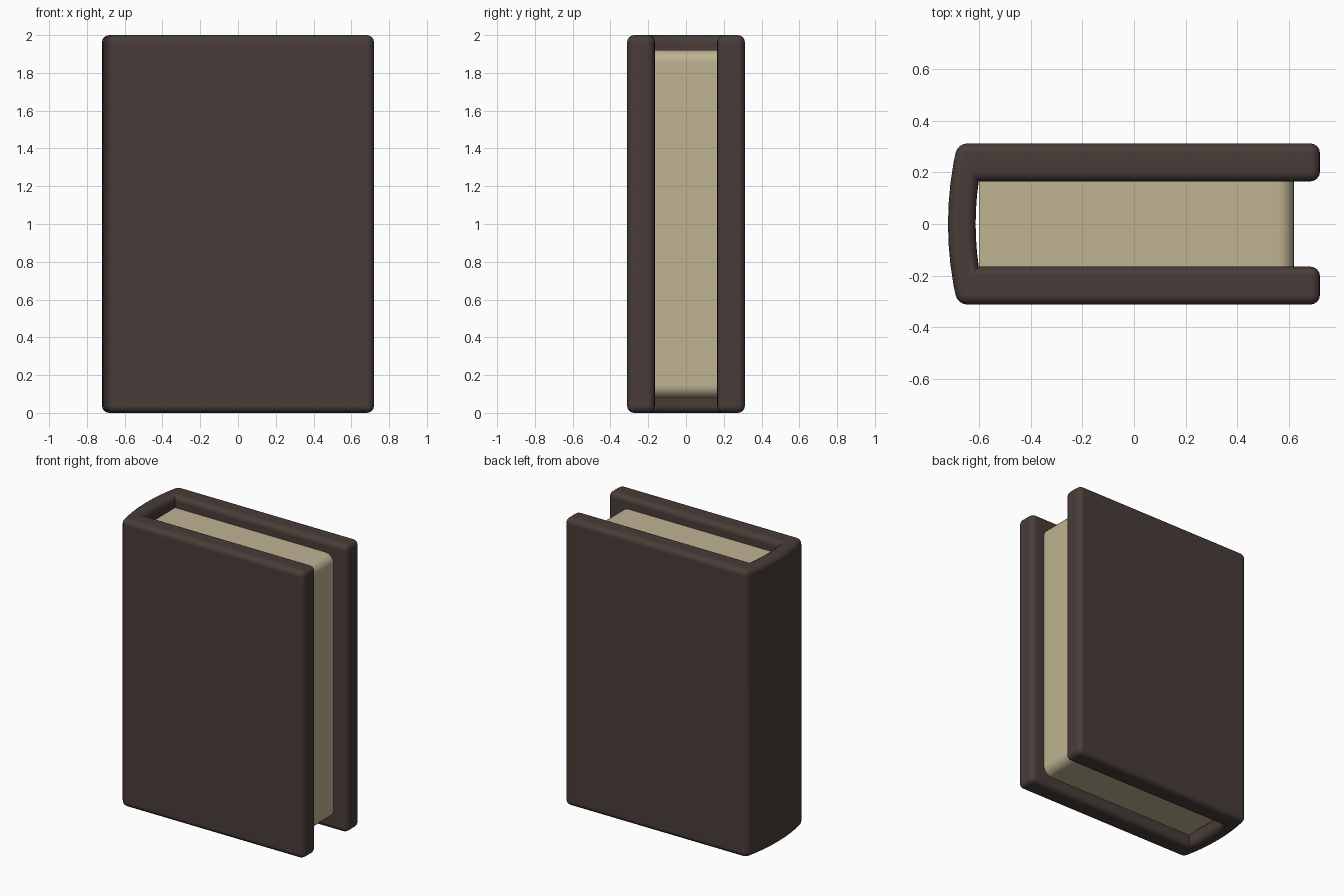
import bpy, bmesh
from math import radians

if "Cube" in bpy.data.objects:
    bpy.data.objects.remove(bpy.data.objects["Cube"])


def material(name, colour):
    mat = bpy.data.materials.new(name)
    mat.diffuse_color = (*colour, 1)
    mat.use_nodes = True
    mat.node_tree.nodes["Principled BSDF"].inputs["Base Color"].default_value = mat.diffuse_color
    return mat


def finish(bm, name, mat):
    bmesh.ops.recalc_face_normals(bm, faces=bm.faces)
    mesh = bpy.data.meshes.new(name)
    bm.to_mesh(mesh)
    bm.free()
    mesh.materials.append(mat)
    obj = bpy.data.objects.new(name, mesh)
    bpy.context.collection.objects.link(obj)
    bpy.ops.object.select_all(action='DESELECT')
    obj.select_set(True)
    bpy.context.view_layer.objects.active = obj
    bpy.ops.object.shade_smooth_by_angle(angle=radians(40))
    mod = obj.modifiers.new("flat_faces", 'WEIGHTED_NORMAL')
    mod.keep_sharp = True
    return obj


def prism(points, axis, low, high):
    """Extrude a closed profile of (a, b) points along y or z."""
    bm = bmesh.new()
    place = (lambda a, b: (a, b, low)) if axis == 'z' else (lambda a, b: (a, low, b))
    face = bm.faces.new([bm.verts.new(place(a, b)) for a, b in points])
    top = bmesh.ops.extrude_face_region(bm, geom=[face], use_keep_orig=True)
    move = (0, 0, high - low) if axis == 'z' else (0, high - low, 0)
    bmesh.ops.translate(bm, verts=[v for v in top['geom'] if isinstance(v, bmesh.types.BMVert)], vec=move)
    bmesh.ops.recalc_face_normals(bm, faces=bm.faces)
    return bm


def arc(x_mid, bulge, half, steps):
    """Shallow curve from y = -half to y = half, furthest left at y = 0."""
    ts = [-1 + 2 * i / steps for i in range(steps + 1)]
    return [(x_mid + bulge * t * t, half * t) for t in ts]


# Cover: two boards and a bowed spine as one C-shaped profile
FORE, OUT, IN = 0.72, 0.312, 0.165
profile = [(FORE, -OUT), (FORE, -IN)]
profile += arc(-0.613, 0.012, IN, 6)
profile += [(FORE, IN), (FORE, OUT)]
profile += arc(-0.72, 0.037, OUT, 8)[::-1]
bm = prism(profile, 'z', 0, 2)


def rounded(edge):
    a, b = (v.co for v in edge.verts)
    if abs(a.z - b.z) < 0.01:
        return True                                   # top and bottom rims
    return a.x > 0.7 or abs(a.y) > OUT - 0.001        # outer upright corners


bmesh.ops.bevel(bm, geom=[e for e in bm.edges if rounded(e)], offset=0.038,
                offset_type='OFFSET', segments=4, profile=0.5,
                affect='EDGES', clamp_overlap=True)
finish(bm, "cover", material("dark_leather", (0.065, 0.046, 0.040)))

# Page block: fore-edge corners rounded at the top and bottom
bm = prism([(-0.60, 0.08), (0.62, 0.08), (0.62, 1.92), (-0.60, 1.92)], 'y', -0.167, 0.167)
corners = [e for e in bm.edges
           if all(v.co.x > 0.6 for v in e.verts)
           and abs(e.verts[0].co.z - e.verts[1].co.z) < 0.01]
bmesh.ops.bevel(bm, geom=corners, offset=0.065, offset_type='OFFSET', segments=5,
                profile=0.5, affect='EDGES')
finish(bm, "pages", material("paper", (0.52, 0.45, 0.29)))
